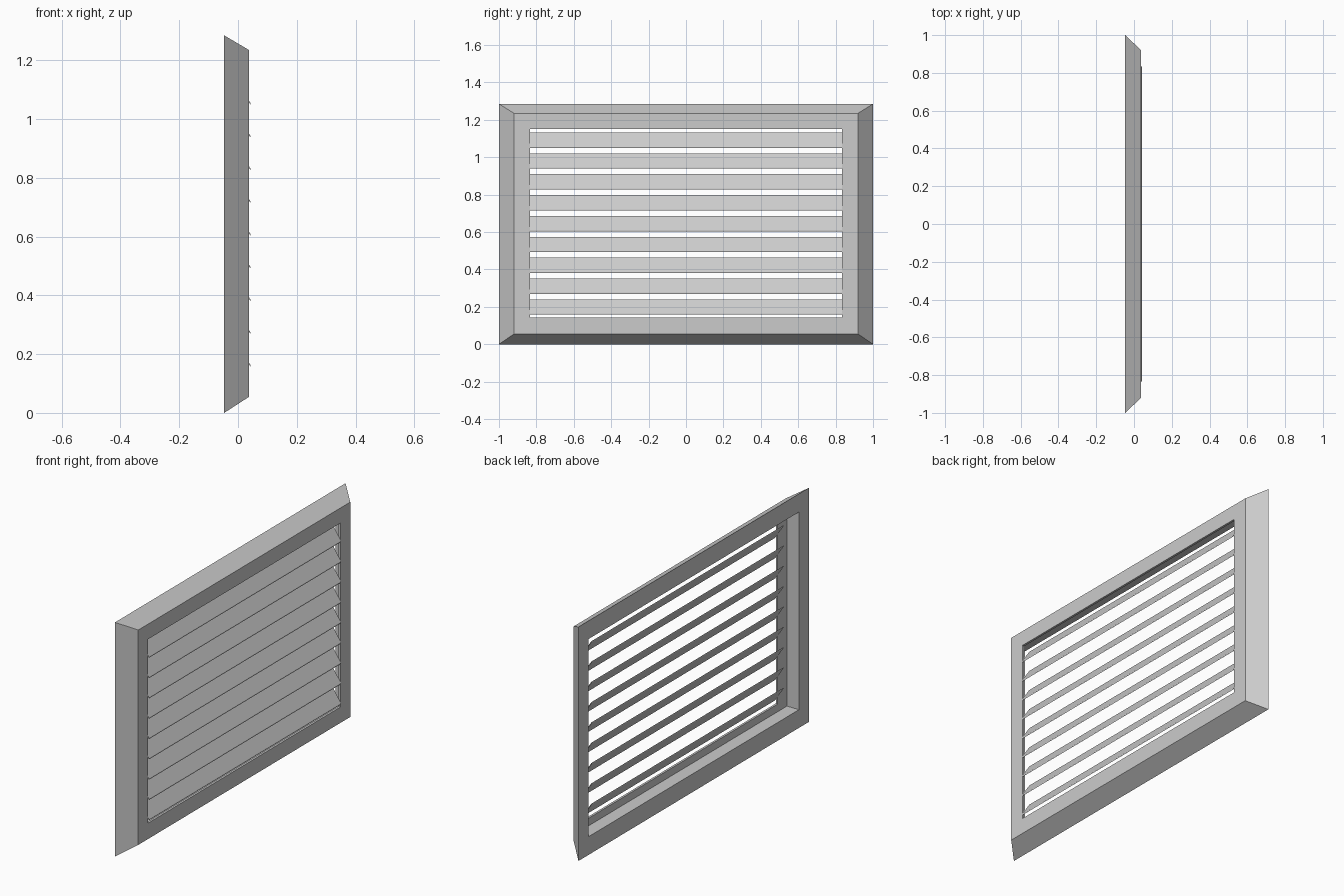
import bpy, bmesh

if "Cube" in bpy.data.objects:
    bpy.data.objects.remove(bpy.data.objects["Cube"])

XB, XF, XP = -0.047, 0.038, 0.026      # back, front, rear of the thin face plate


def mesh_object(name, bm):
    bmesh.ops.recalc_face_normals(bm, faces=bm.faces)
    me = bpy.data.meshes.new(name)
    bm.to_mesh(me)
    bm.free()
    ob = bpy.data.objects.new(name, me)
    bpy.context.collection.objects.link(ob)
    return ob


# Frame: cross-section loops (x, half width, bottom z, top z) joined in a ring
section = [
    (XB, 1.00, 0.000, 1.285),    # outer rim at wall
    (XF, 0.92, 0.055, 1.235),    # bevelled front edge
    (XF, 0.833, 0.142, 1.152),   # opening, front
    (XP, 0.833, 0.142, 1.152),   # opening, rear
    (XP, 0.913, 0.100, 1.185),   # inside corner
    (XB, 0.913, 0.100, 1.185),   # inner rim at wall
]
bm = bmesh.new()
rings = [[bm.verts.new((x, y, z)) for y, z in
          ((-w, z0), (w, z0), (w, z1), (-w, z1))] for x, w, z0, z1 in section]
for a, b in zip(rings, rings[1:] + rings[:1]):
    for i in range(4):
        j = (i + 1) % 4
        bm.faces.new((a[i], a[j], b[j], b[i]))
mesh_object("frame", bm)

# Slats: thin sloping blades, lower edge at the front
DEPTH, HEIGHT, THICK, PITCH = 0.05, 0.076, 0.006, 0.1115
for k in range(9):
    z = 0.158 + k * PITCH
    profile = [(0.042, z), (0.042, z + THICK),
               (0.042 - DEPTH, z + HEIGHT + THICK), (0.042 - DEPTH, z + HEIGHT)]
    bm = bmesh.new()
    left = bm.faces.new([bm.verts.new((x, -0.833, pz)) for x, pz in profile])
    ext = bmesh.ops.extrude_face_region(bm, geom=[left], use_keep_orig=True)
    bmesh.ops.translate(bm, vec=(0, 1.666, 0),
                        verts=[v for v in ext["geom"] if isinstance(v, bmesh.types.BMVert)])
    mesh_object(f"slat_{k + 1}", bm)
